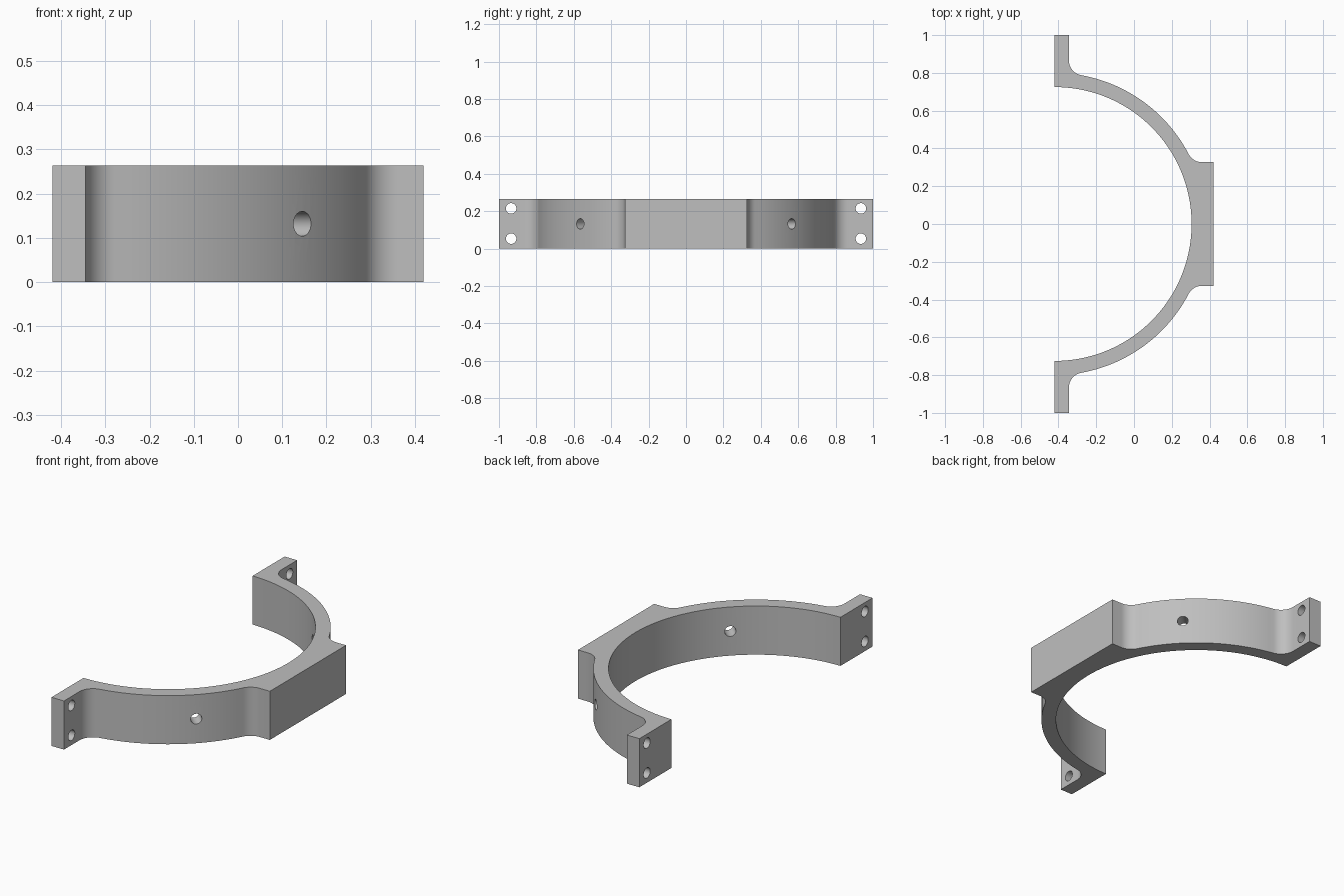
import bpy, bmesh
from math import sin, cos, pi, atan2, sqrt, radians
from mathutils import Vector

cube = bpy.data.objects.get("Cube")
if cube:
    bpy.data.objects.remove(cube, do_unlink=True)

HEIGHT = 0.264
CX = -0.42                       # centre of the half ring
R_IN, R_OUT, FILLET = 0.725, 0.80, 0.08
LUG_X, PAD_X, PAD_Y = -0.345, 0.42, 0.327
HOLE = 0.028

grey = bpy.data.materials.new("plain grey")
grey.use_nodes = True
colour = (0.52, 0.52, 0.52, 1)
grey.diffuse_color = colour
grey.node_tree.nodes["Principled BSDF"].inputs["Base Color"].default_value = colour


def arc(cx, cy, r, a0, a1, n):
    """Points along an arc from angle a0 to a1."""
    steps = [a0 + (a1 - a0) * i / n for i in range(n + 1)]
    return [(cx + r * cos(a), cy + r * sin(a)) for a in steps]


# Outline of the +y half: pad, fillet, ring, fillet, lug
reach = R_OUT + FILLET
pad_fy = PAD_Y + FILLET
pad_fx = CX + sqrt(reach ** 2 - pad_fy ** 2)
lug_fx = LUG_X + FILLET
lug_fy = sqrt(reach ** 2 - (lug_fx - CX) ** 2)
a_pad = atan2(pad_fy, pad_fx - CX)
a_lug = atan2(lug_fy, lug_fx - CX)

outer = [(PAD_X, PAD_Y)]
outer += arc(pad_fx, pad_fy, FILLET, -pi / 2, a_pad - pi, 10)
outer += arc(CX, 0, R_OUT, a_pad, a_lug, 30)[1:-1]
outer += arc(lug_fx, lug_fy, FILLET, a_lug - pi, -pi, 10)
outer += [(LUG_X, 1), (CX, 1)]
inner = arc(CX, 0, R_IN, pi / 2, -pi / 2, 72)
outline = outer + inner + [(x, -y) for x, y in reversed(outer)]

# Extrude the outline into the clamp body
bm = bmesh.new()
base = bm.faces.new([bm.verts.new((x, y, 0)) for x, y in outline])
top = bmesh.ops.extrude_face_region(bm, geom=[base])["geom"]
bmesh.ops.translate(bm, vec=(0, 0, HEIGHT),
                    verts=[v for v in top if isinstance(v, bmesh.types.BMVert)])
bmesh.ops.recalc_face_normals(bm, faces=bm.faces)
mesh = bpy.data.meshes.new("half_ring_bracket")
bm.to_mesh(mesh)
bm.free()
bracket = bpy.data.objects.new("half_ring_bracket", mesh)
bpy.context.collection.objects.link(bracket)
mesh.materials.append(grey)


def drill(centre, direction):
    """Cut a round through hole in the bracket."""
    turn = Vector(direction).to_track_quat("Z", "Y").to_euler()
    bpy.ops.mesh.primitive_cylinder_add(vertices=32, radius=HOLE, depth=0.3,
                                        location=centre, rotation=turn)
    cutter = bpy.context.object
    cutter.name = "hole_cutter"
    cutter.hide_render = True
    cutter.data.materials.append(grey)
    bpy.ops.object.select_all(action="DESELECT")
    bpy.context.view_layer.objects.active = bracket
    bracket.select_set(True)
    mod = bracket.modifiers.new("hole", "BOOLEAN")
    mod.operation, mod.solver, mod.object = "DIFFERENCE", "EXACT", cutter
    bpy.ops.object.modifier_apply(modifier=mod.name)
    bpy.data.objects.remove(cutter, do_unlink=True)


# Two bolt holes per lug and one radial hole per arm
for side in (1, -1):
    for z in (0.053, 0.215):
        drill((-0.38, side * 0.935, z), (1, 0, 0))
    mid = 0.765 * cos(pi / 4)
    drill((CX + mid, side * mid, HEIGHT / 2), (1, side, 0))

bpy.ops.object.shade_smooth_by_angle(angle=radians(30))
